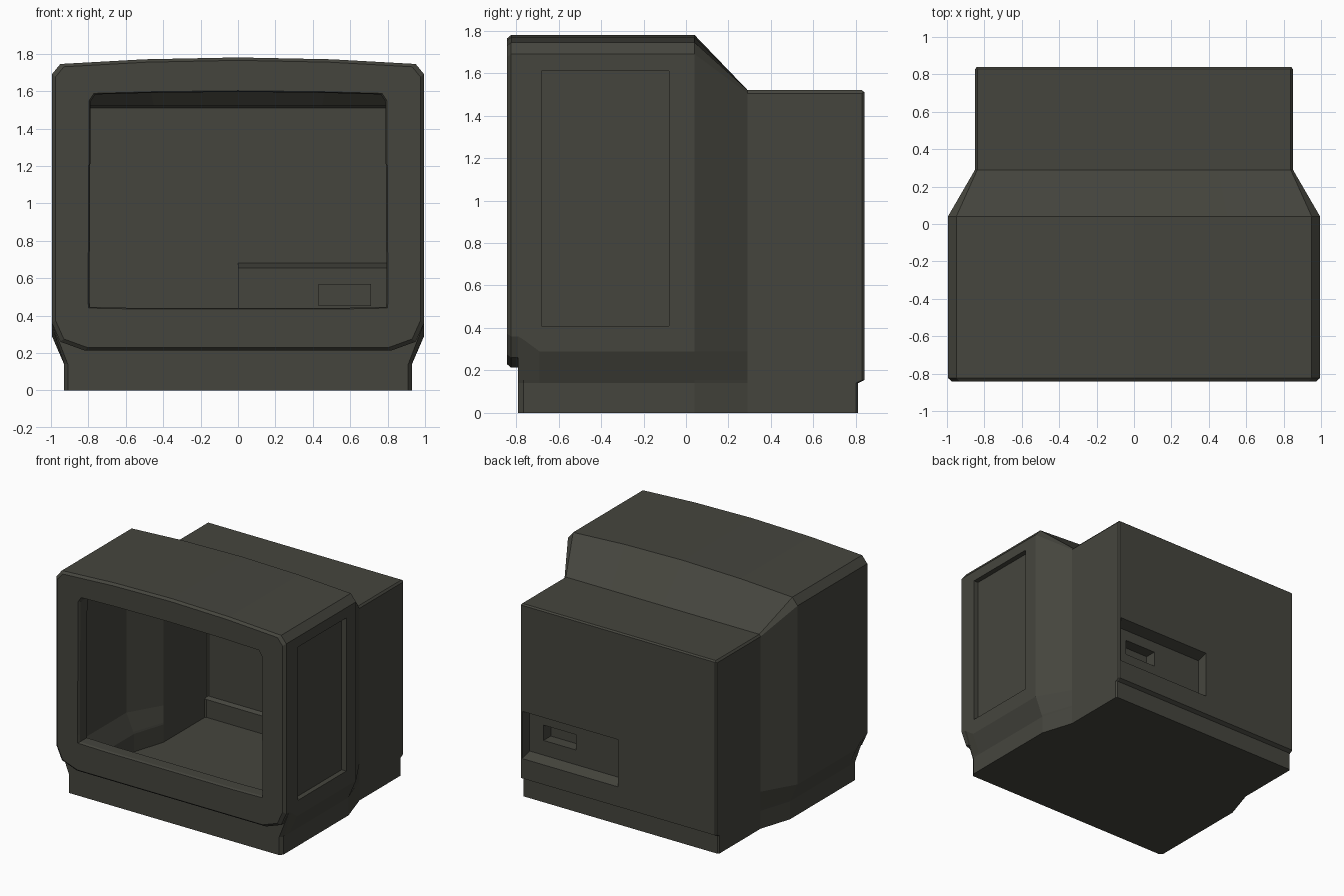
import bpy, bmesh

if "Cube" in bpy.data.objects:
    bpy.data.objects.remove(bpy.data.objects["Cube"])

mat = bpy.data.materials.new("dark olive grey plastic")
mat.diffuse_color = (0.06, 0.06, 0.048, 1)
mat.use_nodes = True
mat.node_tree.nodes["Principled BSDF"].inputs["Base Color"].default_value = mat.diffuse_color


def mirrored(half):
    """Close a right-hand half outline by mirroring it over x = 0."""
    return half + [(-p[0],) + tuple(p[1:]) for p in reversed(half) if p[0] > 1e-6]


def loft(bm, rings, skip=()):
    """Skin closed rings of 3D points; skip holds (ring, segment) gaps."""
    vs = [[bm.verts.new(p) for p in r] for r in rings]
    n = len(vs[0])
    for i in range(len(vs) - 1):
        for j in range(n):
            if (i, j) not in skip:
                k = (j + 1) % n
                bm.faces.new((vs[i][j], vs[i][k], vs[i + 1][k], vs[i + 1][j]))
    return vs


def pocket(bm, rects, place):
    """Stepped rectangular recess: rects are (depth, u0, u1, v0, v1)."""
    rings = [[place(d, u, v) for u, v in ((u0, v0), (u1, v0), (u1, v1), (u0, v1))]
             for d, u0, u1, v0, v1 in rects]
    bm.faces.new(loft(bm, rings)[-1])


def finish(bm, name):
    bmesh.ops.remove_doubles(bm, verts=bm.verts, dist=0.0005)
    bmesh.ops.recalc_face_normals(bm, faces=bm.faces)
    me = bpy.data.meshes.new(name)
    bm.to_mesh(me)
    bm.free()
    me.materials.append(mat)
    ob = bpy.data.objects.new(name, me)
    bpy.context.collection.objects.link(ob)
    return ob


# Hollow rear housing, skinned from front to back
S = 0.995


def section(y, base, side, taper, top, base_y=None):
    """Cross-section: base width, side width, taper top height, roof points."""
    by = y if base_y is None else base_y
    t = 0.015 / (taper - 0.14)
    half = [(base, by, 0), (base, by, 0.14),
            (base + (side - base) * t, y, 0.155), (side, y, taper)]
    return mirrored(half + [(x, y, z) for x, z in top])


arch = [(S, 1.69), (0.95, 1.745), (0.5, 1.77), (0, 1.78)]
low = [(0.85, 1.505), (0.838, 1.52), (0.45, 1.52), (0, 1.52)]
end = [(0.84, 1.51), (0.84, 1.51), (0.45, 1.51), (0, 1.51)]
rings = [section(-0.79, 0.91, S, 0.36, arch),
         section(-0.765, 0.93, S, 0.345, arch),
         section(-0.69, 0.93, S, 0.29, arch),
         section(0.04, 0.93, S, 0.29, arch),
         section(0.29, 0.85, 0.85, 0.29, low),
         section(0.828, 0.85, 0.85, 0.29, low, 0.80),
         section(0.84, 0.84, 0.84, 0.29, end, 0.81)]
bm = bmesh.new()
vs = loft(bm, rings, skip={(2, 3)})
# front of the plinth, and the stepped plinth back
bm.faces.new(vs[0][:4] + vs[0][-4:])
last = vs[-1]
bm.faces.new((last[0], last[1], last[-2], last[-1]))
bm.faces.new((last[1], last[2], last[-3], last[-2]))
# recessed panel on the right side
pocket(bm, [(S, -0.69, 0.04, 0.29, 1.69), (S, -0.68, -0.08, 0.41, 1.61),
            (S - 0.04, -0.68, -0.08, 0.41, 1.61)],
       lambda d, u, v: (d, u, v))
# back wall with connector recess and socket
pocket(bm, [(0.84, -0.84, 0.84, 0.155, 1.51), (0.84, 0, 0.83, 0.31, 0.68),
            (0.75, 0, 0.83, 0.335, 0.655), (0.75, 0.43, 0.71, 0.45, 0.57),
            (0.66, 0.43, 0.71, 0.45, 0.57)],
       lambda d, u, v: (u, d, v))
finish(bm, "housing")

# Front bezel with bevelled edge and open screen hole
outer = [(0, 0.213), (0.82, 0.213), (0.95, 0.26), (S, 0.36)] + arch
hole = [(0, 0.435), (0.55, 0.435), (0.80, 0.44), (0.802, 0.5),
        (0.796, 1.55), (0.77, 1.588), (0.45, 1.597), (0, 1.602)]


def outline(half, y, k=1.0):
    return [(x * k, y, 1 + (z - 1) * k) for x, z in mirrored(half)]


bm = bmesh.new()
loft(bm, [outline(outer, -0.79), outline(outer, -0.823), outline(outer, -0.842, 0.98),
          outline(hole, -0.842), outline(hole, -0.825, 0.99), outline(hole, -0.74, 0.99)])
finish(bm, "front_bezel")
